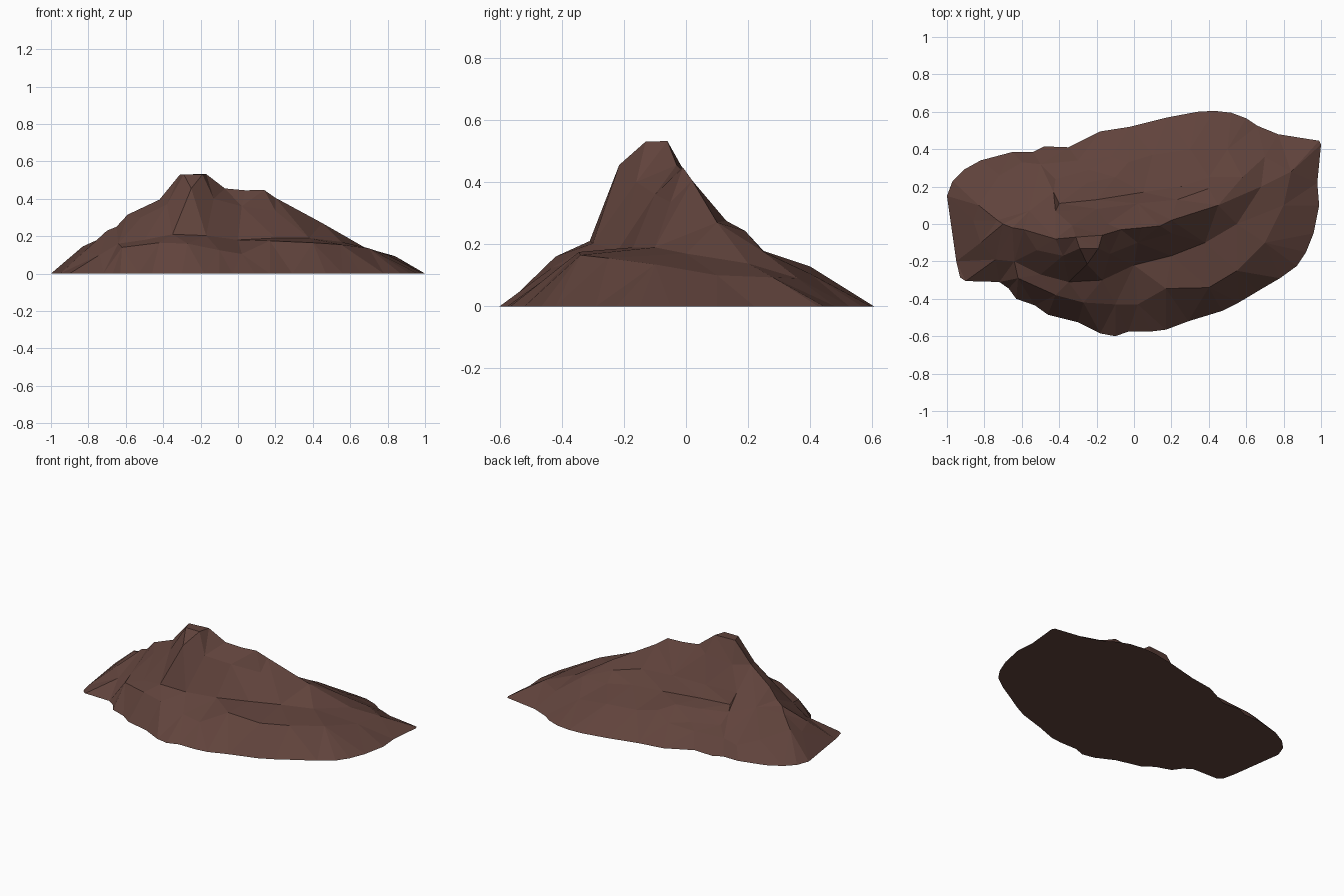
import bpy
import bmesh
from mathutils import Vector
from mathutils.geometry import delaunay_2d_cdt

# Ground outline (x, y), clockwise from the left tip
outline = [
    (-1, .15), (-.97, .23), (-.91, .29), (-.82, .34), (-.65, .385), (-.54, .385),
    (-.48, .415), (-.35, .41), (-.18, .495), (-.02, .52), (.18, .57), (.34, .6),
    (.43, .605), (.52, .595), (.6, .565), (.66, .525), (.77, .48), (.99, .445),
    (1, .425), (.98, .22), (.99, .1), (.96, -.05), (.92, -.15), (.87, -.225),
    (.78, -.29), (.66, -.36), (.56, -.42), (.47, -.465), (.29, -.52), (.17, -.565),
    (.09, -.575), (-.03, -.575), (-.1, -.6), (-.18, -.585), (-.3, -.525),
    (-.46, -.485), (-.53, -.435), (-.63, -.4), (-.67, -.345), (-.72, -.31),
    (-.9, -.305), (-.93, -.285), (-.95, -.2)]

# Crease lines (x, y, z) that shape the slopes
ridge = [(-.83, .1, .145), (-.73, .02, .19), (-.7, 0, .23), (-.65, -.02, .25),
         (-.59, -.03, .315), (-.42, -.08, .395), (-.31, -.07, .53), (-.17, -.06, .532),
         (-.07, -.03, .455), (.04, -.02, .445), (.14, -.01, .447), (.2, .02, .405),
         (.45, .1, .27), (.68, .2, .138), (.84, .28, .093)]
summit_lip = [(-.29, -.13, .53), (-.19, -.13, .53)]
summit_back = [(-.33, -.01, .4), (-.14, 0, .425)]
cliff_shoulder = [(-.52, -.14, .3), (-.38, -.17, .37), (-.25, -.215, .455), (-.13, -.16, .4),
                  (.02, -.1, .36), (.2, -.05, .335)]
cliff_base = [(-.64, -.2, .16), (-.5, -.27, .18), (-.35, -.31, .21), (-.17, -.3, .203),
              (0, -.22, .18), (.2, -.17, .19), (.38, -.1, .19), (.55, 0, .17)]
terrace_edge = [(-.62, -.29, .14), (-.42, -.38, .165), (-.27, -.42, .16), (-.1, -.43, .125),
                (.02, -.43, .105), (.17, -.345, .175), (.4, -.34, .165), (.55, -.25, .155),
                (.7, -.1, .135), (.8, .1, .1)]
back_ledge = [(-.42, .07, .27), (-.2, .08, .265), (.02, .11, .28), (.23, .13, .275),
              (.4, .19, .243), (.58, .25, .175)]
back_foot = [(-.4, .11, .2), (-.2, .13, .195), (.05, .17, .19), (.25, .2, .19), (.4, .25, .178)]
back_spur = [(-.56, .07, .21), (-.43, .17, .18), (-.25, .22, .175), (-.1, .25, .175),
             (-.03, .33, .15)]
back_hollow = [(-.42, .24, .12), (-.24, .29, .11), (-.12, .36, .1)]
back_apron = [(.1, .37, .13), (.3, .4, .128), (.5, .4, .105), (.7, .36, .09)]
left_knobs = [(-.3, .34, .085), (-.5, .32, .085), (-.6, .33, .07), (-.72, .26, .11)]
left_flank = [(-.86, .02, .11), (-.82, -.1, .12), (-.74, -.19, .1)]
creases = [ridge, summit_lip, summit_back, cliff_shoulder, cliff_base, terrace_edge,
           back_ledge, back_foot, back_spur, back_hollow, back_apron, left_knobs, left_flank]

# Triangulate outline and creases together
n = len(outline)
points = [Vector((x, y, 0)) for x, y in outline]
edges = [(i, (i + 1) % n) for i in range(n)]
for line in creases:
    start = len(points)
    points += [Vector(p) for p in line]
    edges += [(i, i + 1) for i in range(start, len(points) - 1)]
flat, _, tris, origin, _, _ = delaunay_2d_cdt(
    [p.xy for p in points], edges, [], 1, 1e-5)


def height(i):
    if origin[i]:
        return points[origin[i][0]].z
    return min(points, key=lambda p: (p.xy - flat[i]).length).z


# Rocky mound with closed flat base
bm = bmesh.new()
verts = [bm.verts.new((p.x, p.y, height(i))) for i, p in enumerate(flat)]
for tri in tris:
    bm.faces.new([verts[i] for i in tri])
bmesh.ops.delete(bm, geom=[v for v in bm.verts if not v.link_faces], context='VERTS')
bmesh.ops.holes_fill(bm, edges=[e for e in bm.edges if e.is_boundary], sides=0)
bmesh.ops.recalc_face_normals(bm, faces=bm.faces)
mesh = bpy.data.meshes.new("rocky_mound")
bm.to_mesh(mesh)
bm.free()

rock = bpy.data.materials.new("brown_rock")
rock.diffuse_color = (.118, .056, .045, 1)
mesh.materials.append(rock)
bpy.context.collection.objects.link(bpy.data.objects.new("rocky_mound", mesh))
